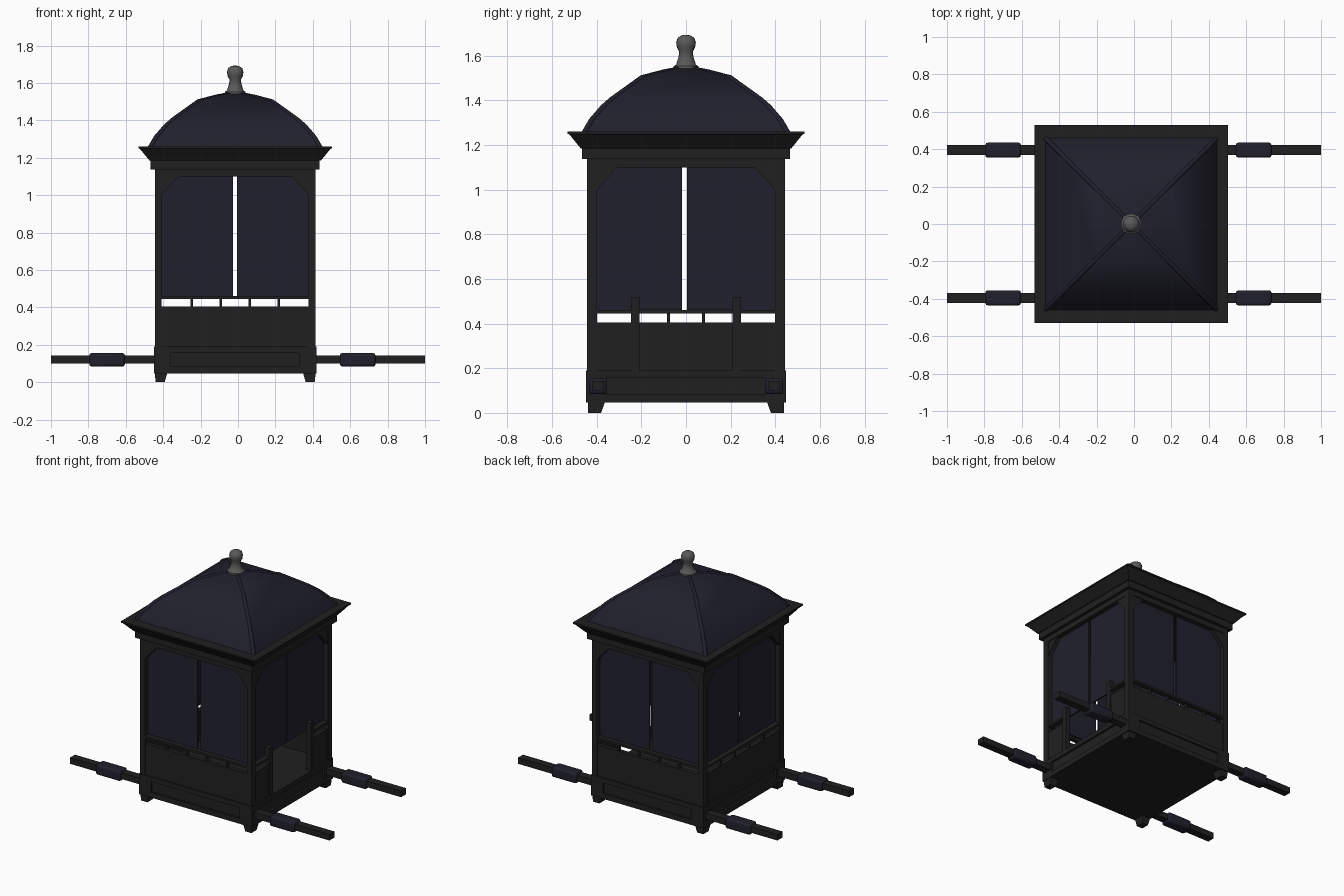
import bpy, bmesh, math
from mathutils import Matrix

cube = bpy.data.objects.get("Cube")
if cube:
    bpy.data.objects.remove(cube)


def material(name, r, g, b):
    m = bpy.data.materials.new(name)
    m.diffuse_color = (r, g, b, 1)
    m.use_nodes = True
    node = next(n for n in m.node_tree.nodes if n.type == 'BSDF_PRINCIPLED')
    node.inputs["Base Color"].default_value = (r, g, b, 1)
    node.inputs["Roughness"].default_value = 0.8
    return m


BLACK = material("black_wood", 0.0145, 0.0145, 0.0145)
NAVY = material("dark_navy", 0.0145, 0.0145, 0.026)
GREY = material("grey_metal", 0.1, 0.1, 0.1)

CENTRE = Matrix.Translation((-0.015, 0, 0))
HX, HY = 0.43, 0.443          # cabin half sizes
BASE, FLOOR, SILL, RAIL, TOP = 0.046, 0.19, 0.405, 0.46, 1.10


def finish(name, bm, mat, matrix):
    bmesh.ops.recalc_face_normals(bm, faces=bm.faces)
    bm.transform(matrix)
    mesh = bpy.data.meshes.new(name)
    bm.to_mesh(mesh)
    bm.free()
    mesh.materials.append(mat)
    ob = bpy.data.objects.new(name, mesh)
    bpy.context.collection.objects.link(ob)
    return ob


def select_only(ob):
    bpy.ops.object.select_all(action='DESELECT')
    ob.select_set(True)
    bpy.context.view_layer.objects.active = ob


def smooth(ob, degrees):
    select_only(ob)
    bpy.ops.object.shade_smooth_by_angle(angle=math.radians(degrees))


def loft(name, rings, mat, matrix=CENTRE):
    """Stack closed rings of points and cap both ends."""
    bm = bmesh.new()
    loops = [[bm.verts.new(p) for p in ring] for ring in rings]
    n = len(loops[0])
    for a, b in zip(loops, loops[1:]):
        for i in range(n):
            j = (i + 1) % n
            bm.faces.new((a[i], a[j], b[j], b[i]))
    bm.faces.new(loops[0])
    bm.faces.new(loops[-1])
    return finish(name, bm, mat, matrix)


def rect(hx, hy, z, cx=0, cy=0):
    return [(cx + sx * hx, cy + sy * hy, z)
            for sx, sy in ((-1, -1), (1, -1), (1, 1), (-1, 1))]


def box(name, x, y, z, mat, matrix=CENTRE):
    c = [(x[0] + x[1]) / 2, (y[0] + y[1]) / 2]
    h = [(x[1] - x[0]) / 2, (y[1] - y[0]) / 2]
    return loft(name, [rect(*h, zz, *c) for zz in z], mat, matrix)


# Plinth core and floor
loft("plinth", [rect(HX - 0.01, HY - 0.008, z) for z in (BASE, FLOOR)], BLACK)

# Four walls, each built facing the front and then turned
SLIT = {"front": 0.0, "left": -0.007, "back": 0.0, "right": 0.007}
for k, (side, slit) in enumerate(SLIT.items()):
    turn = CENTRE @ Matrix.Rotation(k * math.pi / 2, 4, 'Z')
    w, d = (HX, HY) if k % 2 == 0 else (HY, HX)
    win = w - (0.037 if k % 2 == 0 else 0.045)
    doorway = side == "left"

    def part(name, x, depth, z, mat=BLACK):
        return box(f"{side}_{name}", x, (-d + depth[0], -d + depth[1]), z, mat, turn)

    # Plinth panel frame
    for z in ((BASE, 0.083), (0.157, FLOOR)):
        part("plinth_rail", (-w - 0.005, w + 0.005), (-0.005, 0.02), z)
    for s in (-1, 1):
        e = sorted((s * (w + 0.005), s * (w - 0.088)))
        part("plinth_block", e, (-0.005, 0.02), (0.083, 0.157))

    # Corner posts and top brackets
    for s in (-1, 1):
        part("corner_post", sorted((s * w, s * win)), (0, 0.037), (FLOOR, TOP))
        tri = [(s * win, TOP), (s * (win - 0.09), TOP), (s * win, TOP - 0.1)]
        loft(f"{side}_bracket", [[(x, y, z) for x, z in tri]
                                 for y in (-d + 0.004, -d + 0.034)], BLACK, turn)

    # Lower wall panels and the rail above them, open at the doorway
    spans = ((-win, -0.21), (0.21, win)) if doorway else ((-win, win),)
    for span in spans:
        part("lower_panel", span, (0.006, 0.034), (FLOOR, SILL))
        part("sill_rail", span, (0.0, 0.037), (0.445, RAIL))

    # Short balusters between panel and rail
    if not doorway:
        for i in (-1.5, -0.5, 0.5, 1.5):
            x = i * win * 0.395
            part("baluster", (x - 0.007, x + 0.007), (0.008, 0.028), (SILL, 0.445))

    # Pair of curtains with a slit between
    for name, span in (("curtain_a", (-win, slit - 0.0105)),
                       ("curtain_b", (slit + 0.0105, win))):
        part(name, span, (0.034, 0.046), (RAIL, TOP), NAVY)

# Doorway posts
for s in (-1, 1):
    box("doorway_post", (HX - 0.035, HX), sorted((s * 0.209, s * 0.247)),
        (FLOOR, 0.52), BLACK)

# Feet, straight outside and tapered inside
for sx in (-1, 1):
    for sy in (-1, 1):
        loft("foot", [rect(0.024, 0.029, 0, sx * 0.401, sy * 0.409),
                      rect(0.033, 0.038, BASE, sx * 0.397, sy * 0.402)], BLACK)

# Frieze and flared eave
loft("frieze", [rect(HX, HY, z) for z in (TOP, 1.145)], BLACK)
loft("upper_frieze", [rect(0.452, 0.465, z) for z in (1.138, 1.19)], BLACK)
loft("eave", [rect(0.458, 0.472, 1.185), rect(0.509, 0.522, 1.247),
              rect(0.517, 0.53, 1.25), rect(0.517, 0.53, 1.26)], BLACK)

# Domed four-sided roof
profile = [(0.462, 1.255), (0.427, 1.315), (0.375, 1.375), (0.335, 1.41),
           (0.2, 1.507), (0.1, 1.533), (0.01, 1.55)]
smooth(loft("roof", [rect(r, r, z) for r, z in profile], NAVY), 25)

# Low ribs along the roof hips
for sx in (-1, 1):
    for sy in (-1, 1):
        curve = bpy.data.curves.new("hip_rib", 'CURVE')
        curve.dimensions = '3D'
        curve.bevel_depth = 0.013
        curve.bevel_resolution = 1
        curve.use_fill_caps = True
        line = curve.splines.new('POLY')
        line.points.add(len(profile) - 1)
        for p, (r, z) in zip(line.points, profile):
            p.co = (sx * (r - 0.004) - 0.015, sy * (r - 0.004), z - 0.006, 1)
        curve.materials.append(NAVY)
        rib = bpy.data.objects.new("hip_rib", curve)
        bpy.context.collection.objects.link(rib)
        select_only(rib)
        bpy.ops.object.convert(target='MESH')

# Turned finial
turned = [(0.055, 1.535), (0.055, 1.553), (0.044, 1.56), (0.034, 1.592),
          (0.03, 1.617), (0.041, 1.637), (0.044, 1.659), (0.038, 1.679),
          (0.022, 1.69), (0.006, 1.693)]
steps = [math.tau * i / 16 for i in range(16)]
smooth(loft("finial", [[(r * math.cos(a), r * math.sin(a), z) for a in steps]
                       for r, z in turned], GREY), 40)

# Carrying poles with padded grips
for y in (-0.395, 0.395):
    box("carrying_pole", (-1, 1), (y - 0.027, y + 0.027), (0.1, 0.143), BLACK, Matrix())
    for x in (-0.7, 0.64):
        grip = box("pole_grip", (x - 0.095, x + 0.095), (y - 0.04, y + 0.04),
                   (0.084, 0.156), NAVY, Matrix())
        bevel = grip.modifiers.new("rounding", 'BEVEL')
        bevel.width = 0.012
        bevel.segments = 2
        smooth(grip, 40)
